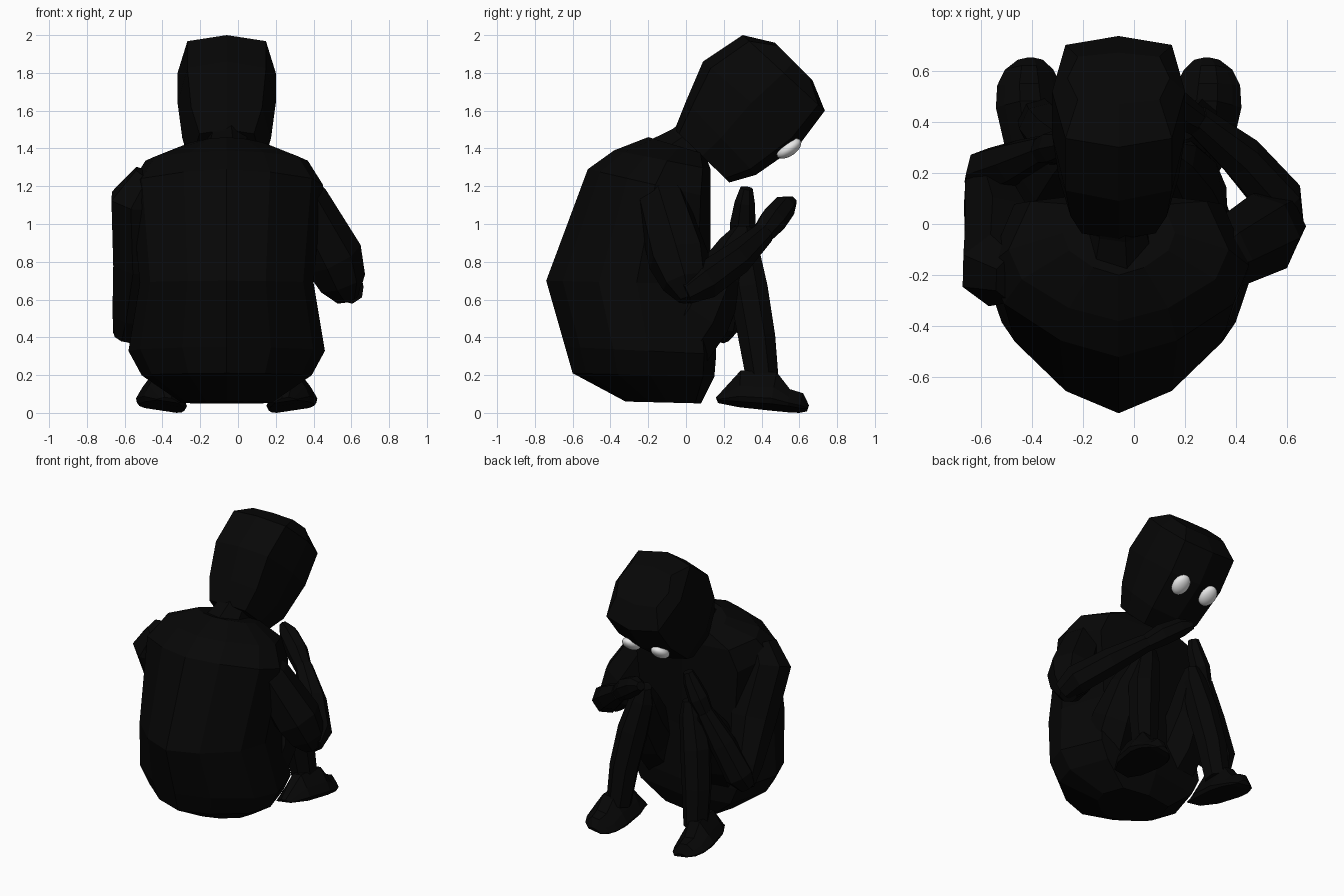
import bpy, bmesh, math
from mathutils import Vector

CX = -0.06  # symmetry plane of the body


def material(name, rgb):
    m = bpy.data.materials.new(name)
    m.diffuse_color = (*rgb, 1)
    return m


BLACK = material("soft black", (0.002, 0.002, 0.002))
WHITE = material("eye white", (0.8, 0.8, 0.8))


def loft(name, rings):
    """Skin equal-sized rings and close both ends."""
    bm = bmesh.new()
    vs = [[bm.verts.new(p) for p in r] for r in rings]
    n = len(vs[0])
    for a, b in zip(vs, vs[1:]):
        for i in range(n):
            j = (i + 1) % n
            bm.faces.new((a[i], a[j], b[j], b[i]))
    bm.faces.new(vs[0])
    bm.faces.new(vs[-1])
    bmesh.ops.recalc_face_normals(bm, faces=bm.faces)
    me = bpy.data.meshes.new(name)
    bm.to_mesh(me)
    bm.free()
    me.materials.append(BLACK)
    ob = bpy.data.objects.new(name, me)
    bpy.context.collection.objects.link(ob)
    return ob


def section(cx, back, front, hw, shape, tilt=0):
    """Ring spanning two profile points (y, z); shape = (t, width) down one side."""
    def pt(t, w):
        return Vector((cx + w * hw, back[0] + t * (front[0] - back[0]),
                       back[1] + t * (front[1] - back[1]) + tilt * w * hw))
    right = [pt(t, w) for t, w in shape]
    left = [pt(t, -w) for t, w in reversed(shape) if w > 0]
    return right + left


def tube(name, pts, sides=7):
    """Limb through points (x, y, z, radius)."""
    ps = [Vector(p[:3]) for p in pts]
    rings = []
    for i, p in enumerate(ps):
        d = (ps[min(i + 1, len(ps) - 1)] - ps[max(i - 1, 0)]).normalized()
        u = d.cross(Vector((0, 1, 0.2))).normalized()
        v = d.cross(u)
        rings.append([p + pts[i][3] * (u * math.cos(a) + v * math.sin(a))
                      for a in (2 * math.pi * k / sides for k in range(sides))])
    return loft(name, rings)


# Hunched torso: back point, front point, half width
body_shape = [(0, 0), (0.1, 0.45), (0.32, 0.88), (0.55, 1), (0.92, 0.8), (1, 0)]
loft("torso", [section(CX, b, f, w, body_shape) for b, f, w in [
    ((-0.32, 0.06), (0.08, 0.05), 0.24),
    ((-0.60, 0.21), (0.15, 0.19), 0.45),
    ((-0.64, 0.35), (0.16, 0.31), 0.52),
    ((-0.74, 0.70), (0.13, 0.68), 0.46),
    ((-0.52, 1.29), (0.13, 1.14), 0.51),
    ((-0.38, 1.39), (0.13, 1.29), 0.43),
    ((-0.20, 1.46), (0.10, 1.37), 0.22)]])

# Neck and bowed head
tube("neck", [(CX, -0.10, 1.33, 0.15), (CX, 0.0, 1.41, 0.12), (CX, 0.12, 1.50, 0.12)])
head_shape = [(0, 0), (0.08, 0.8), (0.5, 1), (0.92, 0.8), (1, 0)]
loft("head", [section(CX, b, f, w, head_shape) for b, f, w in [
    ((-0.06, 1.50), (0.23, 1.22), 0.18),
    ((0.0, 1.65), (0.37, 1.26), 0.235),
    ((0.09, 1.86), (0.60, 1.42), 0.26),
    ((0.30, 2.00), (0.735, 1.60), 0.26),
    ((0.47, 1.96), (0.67, 1.76), 0.20)]])

# Eyes: flattened discs lying on the downturned face
for side, label in ((1, "right"), (-1, "left")):
    bpy.ops.mesh.primitive_uv_sphere_add(segments=20, ring_count=12, radius=1,
                                         location=(CX + side * 0.115, 0.545, 1.40))
    eye = bpy.context.object
    eye.name = label + "_eye"
    eye.scale = (0.06, 0.075, 0.04)
    eye.rotation_euler = (math.atan2(0.16, 0.23), 0, 0)
    eye.data.materials.append(WHITE)
    bpy.ops.object.shade_smooth()

# Folded legs and feet, mirrored about the body plane
foot_shape = [(0, 0.3), (0.5, 0.75), (0.85, 1), (1, 0.9)]
for s, label in ((1, "right"), (-1, "left")):
    def side(pts):
        return [(CX + s * x, y, z, r) for x, y, z, r in pts]
    tube(label + "_thigh", side([(0.24, -0.10, 0.28, 0.18), (0.27, 0.08, 0.52, 0.17),
                                 (0.25, 0.19, 0.72, 0.14), (0.21, 0.27, 0.88, 0.10),
                                 (0.18, 0.30, 0.97, 0.05)]))
    tube(label + "_shin", side([(0.31, 0.41, 0.14, 0.085), (0.29, 0.375, 0.40, 0.10),
                                (0.25, 0.33, 0.66, 0.105), (0.20, 0.30, 0.88, 0.085),
                                (0.18, 0.30, 0.98, 0.05)]))
    loft(label + "_foot", [section(CX + s * x, t, b, w, foot_shape, s * 0.15) for x, t, b, w in [
        (0.31, (0.16, 0.08), (0.17, 0.06), 0.06),
        (0.33, (0.29, 0.22), (0.28, 0.045), 0.11),
        (0.345, (0.48, 0.21), (0.45, 0.03), 0.135),
        (0.35, (0.55, 0.12), (0.54, 0.02), 0.125),
        (0.35, (0.62, 0.10), (0.60, 0.013), 0.095),
        (0.345, (0.65, 0.04), (0.64, 0.015), 0.05)]])

# Right arm: elbow out to the side, hand raised under the chin
tube("right_upper_arm", [(0.28, -0.17, 1.23, 0.10), (0.34, -0.13, 1.12, 0.14),
                         (0.50, -0.04, 0.82, 0.165), (0.55, 0.0, 0.69, 0.13),
                         (0.58, 0.02, 0.60, 0.06)])
tube("right_forearm", [(0.60, -0.01, 0.64, 0.07), (0.57, 0.09, 0.69, 0.10),
                       (0.42, 0.26, 0.81, 0.09), (0.24, 0.41, 0.95, 0.06)])
tube("right_hand", [(0.26, 0.39, 0.93, 0.055), (0.15, 0.46, 1.02, 0.075),
                    (0.04, 0.52, 1.09, 0.065), (-0.03, 0.56, 1.12, 0.03)])

# Left arm: hanging down to a low elbow, forearm rising to the knee
tube("left_upper_arm", [(-0.46, -0.21, 1.25, 0.10), (-0.53, -0.18, 1.13, 0.155),
                        (-0.52, -0.03, 0.80, 0.155), (-0.565, 0.12, 0.52, 0.11),
                        (-0.60, 0.18, 0.40, 0.06)])
tube("left_forearm", [(-0.61, 0.17, 0.40, 0.06), (-0.57, 0.20, 0.48, 0.10),
                      (-0.46, 0.24, 0.70, 0.09), (-0.35, 0.29, 0.92, 0.06)])
tube("left_hand", [(-0.36, 0.285, 0.90, 0.055), (-0.31, 0.30, 1.01, 0.07),
                   (-0.26, 0.31, 1.12, 0.055), (-0.24, 0.32, 1.19, 0.035)])
